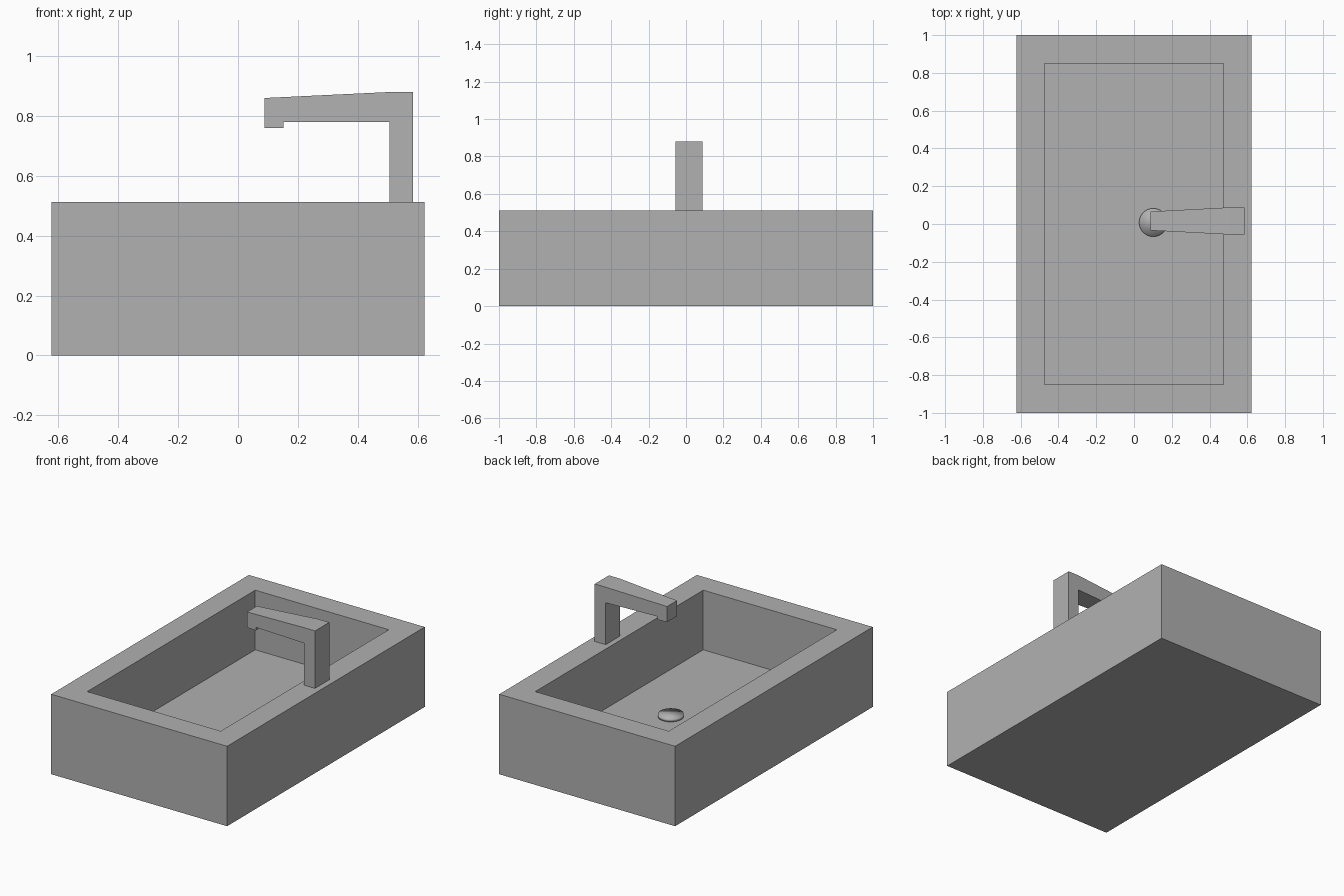
import bpy, bmesh

if "Cube" in bpy.data.objects:
    bpy.data.objects.remove(bpy.data.objects["Cube"])

HX, HY, TOP, FLOOR, RIM = 0.623, 1.0, 0.512, 0.13, 0.15
TAP_Y = 0.016

grey = bpy.data.materials.new("dark_grey")
grey.diffuse_color = (0.44, 0.44, 0.44, 1)
grey.use_nodes = True
grey.node_tree.nodes["Principled BSDF"].inputs["Base Color"].default_value = grey.diffuse_color


def make_object(name, bm):
    bmesh.ops.recalc_face_normals(bm, faces=bm.faces[:])
    mesh = bpy.data.meshes.new(name)
    bm.to_mesh(mesh)
    bm.free()
    mesh.materials.append(grey)
    obj = bpy.data.objects.new(name, mesh)
    bpy.context.collection.objects.link(obj)
    return obj


# Basin: box with an inset, sunken top
bm = bmesh.new()
bmesh.ops.create_cube(bm, size=1)
bmesh.ops.scale(bm, vec=(2 * HX, 2 * HY, TOP), verts=bm.verts[:])
bmesh.ops.translate(bm, vec=(0, 0, TOP / 2), verts=bm.verts[:])
bm.normal_update()
top = max(bm.faces, key=lambda f: f.calc_center_median().z)
bmesh.ops.inset_region(bm, faces=[top], thickness=RIM, use_even_offset=True)
bowl = bmesh.ops.extrude_discrete_faces(bm, faces=[top])["faces"][0]
bmesh.ops.translate(bm, vec=(0, 0, FLOOR - TOP), verts=bowl.verts[:])
make_object("basin", bm)

# Tap: side profile (x, z) extruded across y, narrowing towards the outlet
profile = [(0.585, TOP), (0.585, 0.88), (0.507, 0.88), (0.088, 0.86),
           (0.088, 0.76), (0.152, 0.76), (0.152, 0.78), (0.507, 0.78),
           (0.507, TOP)]


def half_width(x):
    t = min(1, max(0, (0.507 - x) / (0.507 - 0.088)))
    return 0.072 - 0.022 * t


bm = bmesh.new()
sides = [[bm.verts.new((x, TAP_Y + s * half_width(x), z)) for x, z in profile]
         for s in (-1, 1)]
for ring in sides:
    bm.faces.new(ring)
n = len(profile)
for i in range(n):
    j = (i + 1) % n
    bm.faces.new((sides[0][i], sides[0][j], sides[1][j], sides[1][i]))
make_object("tap", bm)

# Drain plug: thin smooth disc on the bowl floor
bpy.ops.mesh.primitive_cylinder_add(vertices=32, radius=0.075, depth=0.018,
                                    location=(0.102, 0.008, FLOOR + 0.009))
plug = bpy.context.object
plug.name = "drain_plug"
plug.data.materials.append(grey)
bpy.ops.object.shade_smooth()
